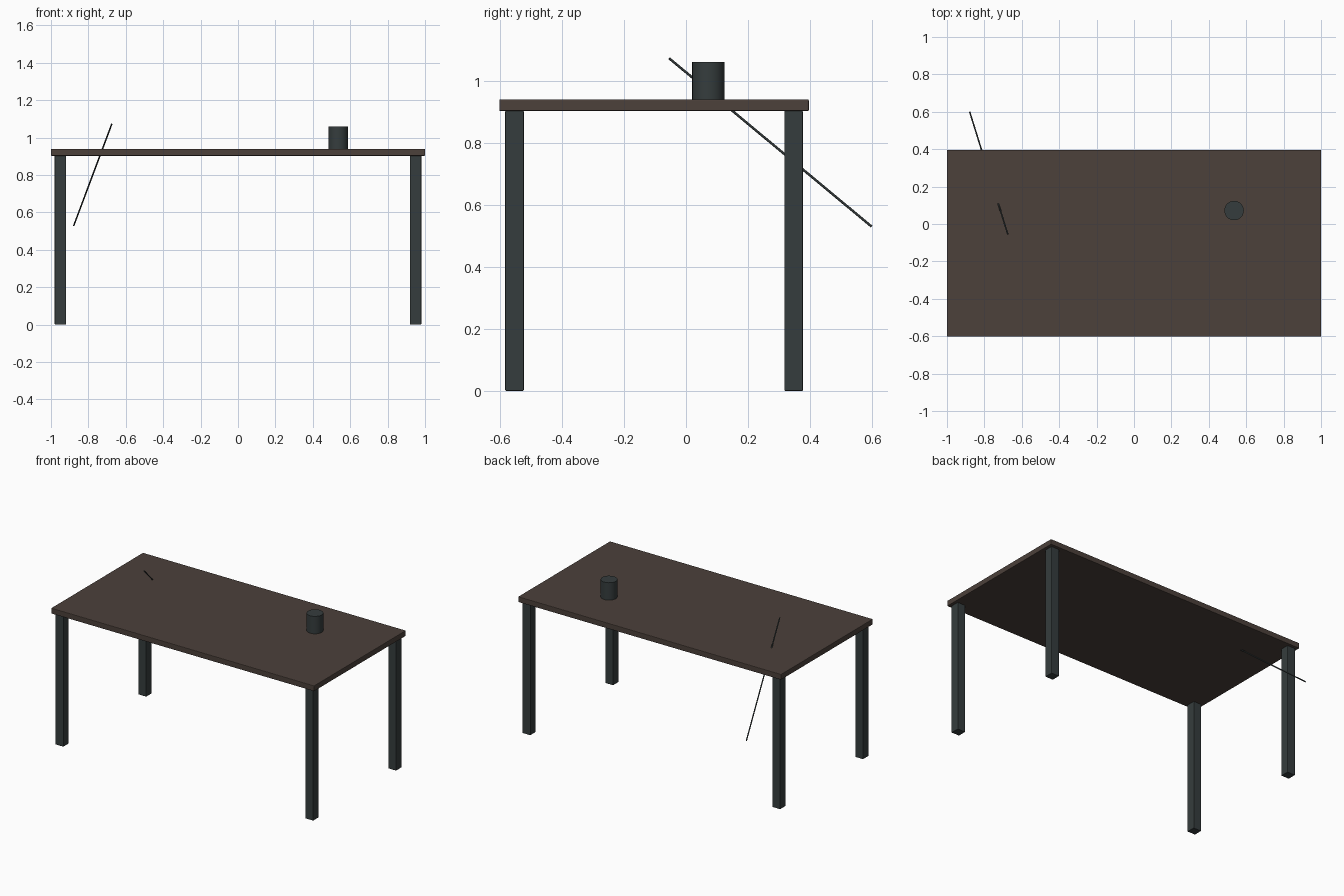
import bpy
from mathutils import Vector

if "Cube" in bpy.data.objects:
    bpy.data.objects.remove(bpy.data.objects["Cube"])


def material(name, rgb):
    m = bpy.data.materials.new(name)
    m.diffuse_color = (*rgb, 1)
    m.use_nodes = True
    m.node_tree.nodes["Principled BSDF"].inputs["Base Color"].default_value = m.diffuse_color
    return m


brown = material("dark_brown_wood", (0.072, 0.052, 0.043))
slate = material("dark_slate", (0.036, 0.046, 0.047))


def finish(name, mat, bevel=0.0):
    ob = bpy.context.object
    ob.name = name
    ob.data.materials.append(mat)
    if bevel:
        mod = ob.modifiers.new("soft_edges", 'BEVEL')
        mod.width = bevel
        mod.segments = 2
    return ob


def box(name, lo, hi, mat, bevel):
    lo, hi = Vector(lo), Vector(hi)
    bpy.ops.mesh.primitive_cube_add(size=1, location=(lo + hi) / 2)
    bpy.context.object.scale = hi - lo
    bpy.ops.object.transform_apply(location=False, rotation=False, scale=True)
    return finish(name, mat, bevel)


# Table top
box("table_top", (-1, -0.602, 0.902), (1, 0.396, 0.94), brown, 0.004)

# Four square legs set in from the corners
for xname, x in (("left", -0.95), ("right", 0.95)):
    for yname, y in (("front", -0.553), ("back", 0.347)):
        box(f"{yname}_{xname}_leg", (x - 0.03, y - 0.03, 0),
            (x + 0.03, y + 0.03, 0.903), slate, 0.003)

# Cup
bpy.ops.mesh.primitive_cylinder_add(vertices=32, radius=0.052, depth=0.12,
                                    location=(0.535, 0.072, 1.0))
finish("cup", slate)
bpy.ops.object.shade_smooth_by_angle()

# Thin rod slanting through the table top
a, b = Vector((-0.675, -0.054, 1.072)), Vector((-0.878, 0.598, 0.53))
bpy.ops.mesh.primitive_cylinder_add(vertices=16, radius=0.004, depth=(b - a).length,
                                    location=(a + b) / 2,
                                    rotation=(b - a).to_track_quat('Z', 'Y').to_euler())
finish("rod", slate)
bpy.ops.object.shade_smooth_by_angle()
